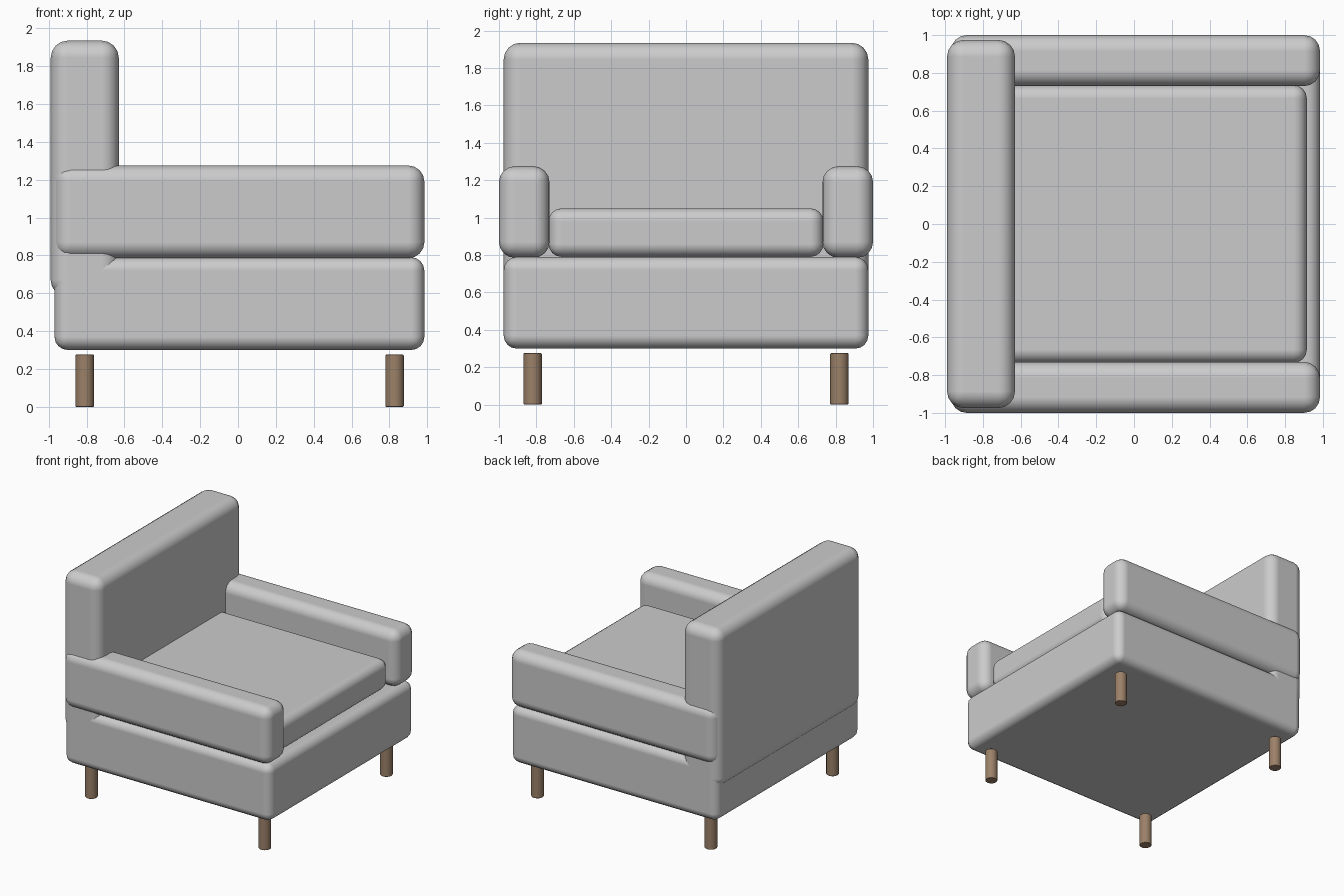
import bpy
from math import radians

cube = bpy.data.objects.get("Cube")
if cube:
    bpy.data.objects.remove(cube, do_unlink=True)


def material(name, colour):
    mat = bpy.data.materials.new(name)
    mat.use_nodes = True
    mat.diffuse_color = colour
    mat.node_tree.nodes["Principled BSDF"].inputs["Base Color"].default_value = colour
    return mat


fabric = material("grey_fabric", (0.6, 0.6, 0.6, 1))
wood = material("brown_wood", (0.33, 0.22, 0.14, 1))


def finish(name, mat, bevel, segments):
    """Name, colour, round and smooth the active object."""
    obj = bpy.context.object
    obj.name = name
    obj.data.materials.append(mat)
    mod = obj.modifiers.new("rounded_edges", "BEVEL")
    mod.width = bevel
    mod.segments = segments
    mod.limit_method = "ANGLE"
    mod.angle_limit = radians(40)
    mod.harden_normals = True
    bpy.ops.object.shade_smooth_by_angle(angle=radians(40))
    bpy.ops.object.modifier_apply(modifier=mod.name)
    return obj


def padded_box(name, x, y, z, bevel):
    """Upholstered block between the given limits on each axis."""
    spans = (x, y, z)
    bpy.ops.mesh.primitive_cube_add(size=1, location=[sum(s) / 2 for s in spans])
    bpy.context.object.scale = [s[1] - s[0] for s in spans]
    bpy.ops.object.transform_apply(location=False, scale=True)
    return finish(name, fabric, bevel, 4)


# Upholstery: the seat opens toward +x
padded_box("seat_base", (-0.97, 0.985), (-0.975, 0.975), (0.3, 0.79), 0.07)
padded_box("seat_cushion", (-0.75, 0.915), (-0.735, 0.735), (0.79, 1.05), 0.07)
padded_box("backrest", (-0.99, -0.63), (-0.975, 0.975), (0.58, 1.935), 0.09)

# Armrests, one on each side
for side, word in ((-1, "right"), (1, "left")):
    y = sorted((side * 0.73, side * 1.0))
    padded_box(word + "_armrest", (-0.97, 0.985), y, (0.785, 1.275), 0.085)

# Four round legs, just short of the base
for x, end in ((-0.81, "back"), (0.828, "front")):
    for y, word in ((-0.82, "right"), (0.82, "left")):
        bpy.ops.mesh.primitive_cylinder_add(vertices=32, radius=0.049, depth=0.275,
                                            location=(x, y, 0.1375))
        finish(f"{end}_{word}_leg", wood, 0.004, 1)
